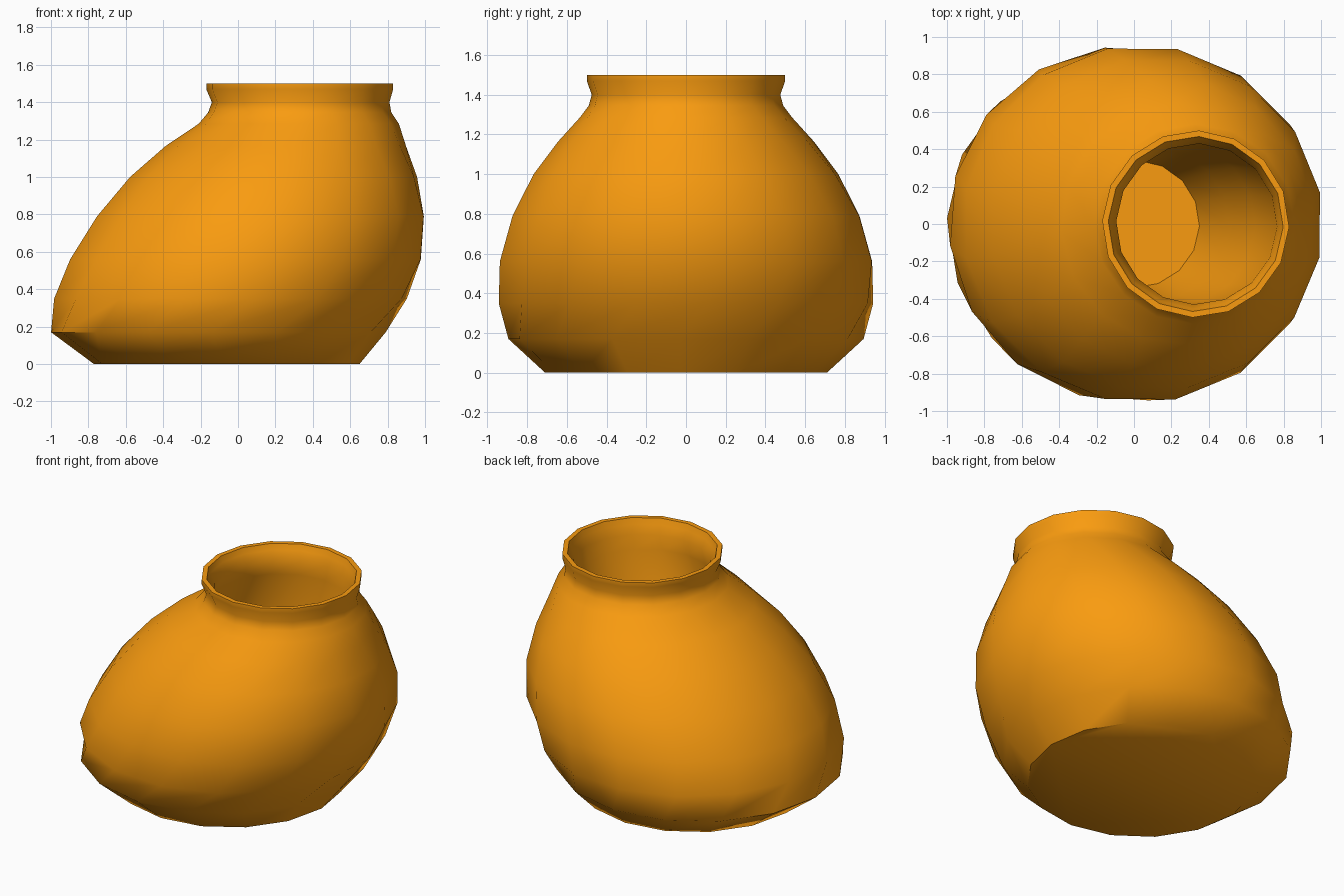
import bpy, bmesh, math

if "Cube" in bpy.data.objects:
    bpy.data.objects.remove(bpy.data.objects["Cube"])

SIDES = 16
# outer shell rings: z, centre x, radius, twist in degrees
OUTER = [
    (0.00, -0.06, 0.71, -2), (0.17, -0.105, 0.895, -2), (0.35, -0.04, 0.95, 7),
    (0.56, 0.04, 0.955, 11), (0.79, 0.12, 0.89, 11), (1.00, 0.19, 0.775, 8),
    (1.165, 0.255, 0.645, 4), (1.285, 0.325, 0.535, 0), (1.345, 0.33, 0.49, -2),
    (1.40, 0.335, 0.475, -2), (1.47, 0.33, 0.50, -2), (1.50, 0.33, 0.50, -2),
]
# lip and slanted inner wall, down to the floor
INNER = [
    (1.50, 0.33, 0.468, -2), (1.46, 0.33, 0.455, -2), (1.40, 0.335, 0.43, -2),
    (1.30, 0.315, 0.44, -2), (1.00, 0.21, 0.44, -2), (0.60, 0.10, 0.41, -2),
    (0.20, 0.01, 0.34, -2),
]


def add_ring(bm, z, cx, r, twist):
    angles = [math.radians(twist + 360 * i / SIDES) for i in range(SIDES)]
    return [bm.verts.new((cx + r * math.cos(a), r * math.sin(a), z)) for a in angles]


# leaning pot: rings lofted from the base, over the lip, to the inside floor
bm = bmesh.new()
rings = [add_ring(bm, *ring) for ring in OUTER + INNER]
for low, high in zip(rings, rings[1:]):
    for i in range(SIDES):
        j = (i + 1) % SIDES
        bm.faces.new((low[i], low[j], high[j], high[i]))
bm.faces.new(rings[0][::-1])
bm.faces.new(rings[-1])
mesh = bpy.data.meshes.new("pot")
bm.to_mesh(mesh)
bm.free()
pot = bpy.data.objects.new("pot", mesh)
bpy.context.collection.objects.link(pot)

# orange glaze
glaze = bpy.data.materials.new("orange_glaze")
glaze.diffuse_color = (0.95, 0.33, 0.005, 1)
glaze.use_nodes = True
glaze.node_tree.nodes["Principled BSDF"].inputs["Base Color"].default_value = glaze.diffuse_color
mesh.materials.append(glaze)

# smooth body with crisp base and floor edges
bpy.context.view_layer.objects.active = pot
pot.select_set(True)
bpy.ops.object.shade_smooth_by_angle(angle=math.radians(48))
